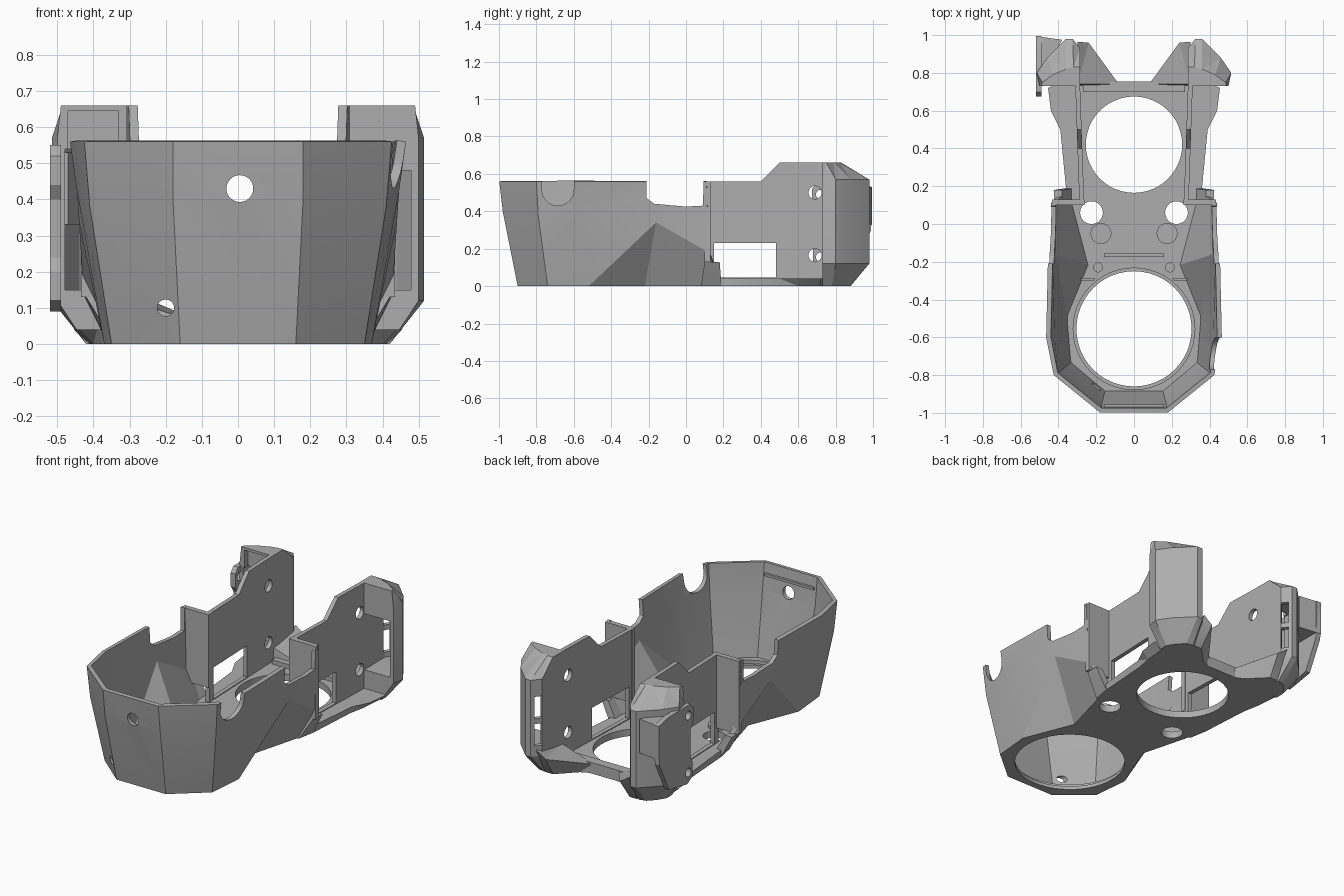
import bpy, bmesh, math
from mathutils import Matrix

cube = bpy.data.objects.get("Cube")
if cube:
    bpy.data.objects.remove(cube, do_unlink=True)

grey = bpy.data.materials.new("plain_grey")
grey.use_nodes = True
grey.diffuse_color = (0.42, 0.42, 0.42, 1)
grey.node_tree.nodes["Principled BSDF"].inputs["Base Color"].default_value = (0.42, 0.42, 0.42, 1)


def finish(name, bm, fix=True):
    if fix:
        bmesh.ops.recalc_face_normals(bm, faces=bm.faces)
    mesh = bpy.data.meshes.new(name)
    bm.to_mesh(mesh)
    bm.free()
    mesh.materials.append(grey)
    ob = bpy.data.objects.new(name, mesh)
    bpy.context.collection.objects.link(ob)
    return ob


def loft(name, rings, closed=True):
    """Skin matching rings of 3D points; closed ones get end caps."""
    bm = bmesh.new()
    rows = [[bm.verts.new(p) for p in r] for r in rings]
    n = len(rows[0])
    for lo, hi in zip(rows, rows[1:]):
        for i in range(n if closed else n - 1):
            j = (i + 1) % n
            bm.faces.new((lo[i], lo[j], hi[j], hi[i]))
    if closed:
        bm.faces.new(rows[0][::-1])
        bm.faces.new(rows[-1])
    bmesh.ops.triangulate(bm, faces=[f for f in bm.faces if len(f.verts) == 4])
    return finish(name, bm, closed)


def prism(name, outline, z0, z1):
    return loft(name, [[(x, y, z) for x, y in outline] for z in (z0, z1)])


def side_panel(name, profile, x0, x1, flare=0.0):
    """Upright panel from a side profile; flare swings it outward toward the rear."""
    return loft(name, [[(x + flare * y, y, z) for y, z in profile] for x in (x0, x1)])


def box(name, x0, x1, y0, y1, z0, z1):
    return prism(name, [(x0, y0), (x1, y0), (x1, y1), (x0, y1)], z0, z1)


def cylinder(name, r, depth, at, axis="Z"):
    bm = bmesh.new()
    bmesh.ops.create_cone(bm, cap_ends=True, segments=48, radius1=r, radius2=r, depth=depth)
    turn = {"Z": Matrix(), "X": Matrix.Rotation(math.pi / 2, 4, "Y"),
            "Y": Matrix.Rotation(math.pi / 2, 4, "X")}[axis]
    bmesh.ops.transform(bm, matrix=Matrix.Translation(at) @ turn, verts=bm.verts)
    return finish(name, bm)


def apply(ob, mod):
    bpy.context.view_layer.objects.active = ob
    bpy.ops.object.modifier_apply(modifier=mod.name)


def cut(ob, *cutters):
    for c in cutters:
        mod = ob.modifiers.new("cut", "BOOLEAN")
        mod.operation = "DIFFERENCE"
        mod.solver = "EXACT"
        mod.object = c
        apply(ob, mod)
        bpy.data.objects.remove(c, do_unlink=True)


def both(points):
    """Continue a right-hand half outline with its mirror image."""
    return [(-p[0], *p[1:]) for p in reversed(points)] + points


# Front tub: faceted open shell, pinched at the waist
floor_half = [(0.16, -0.90), (0.35, -0.74), (0.37, -0.52), (0.25, -0.22), (0.36, 0.19)]
bottom = both([(x, y, 0) for x, y in floor_half])
middle = both([(0.18, -0.98, 0.40), (0.41, -0.79, 0.38), (0.445, -0.59, 0.42),
               (0.44, -0.16, 0.34), (0.43, 0.12, 0.18)])
top = both([(0.18, -0.998, 0.56), (0.425, -0.80, 0.56), (0.465, -0.60, 0.56),
            (0.455, -0.16, 0.56), (0.44, 0.11, 0.56)])
tub = loft("front_tub", [bottom, middle, top], closed=False)
solid = tub.modifiers.new("wall", "SOLIDIFY")
solid.thickness = 0.025
solid.offset = -1
apply(tub, solid)
cut(tub,
    loft("rim_drop", [[(x, y, z) for y, z in
        [(-0.21, 0.7), (-0.21, 0.47), (-0.17, 0.44), (0.0, 0.425), (0.09, 0.43), (0.1, 0.7)]]
        for x in (-0.7, 0.7)]),
    cylinder("cable_notch", 0.085, 0.3, (0.46, -0.685, 0.515), "X"),
    box("notch_mouth", 0.31, 0.61, -0.77, -0.60, 0.515, 0.7),
    cylinder("front_hole", 0.037, 0.4, (0.005, -1.0, 0.43), "Y"),
    cylinder("screw_hole", 0.023, 0.3, (-0.2, -0.92, 0.1), "Y"))
box("inner_lip", -0.16, 0.16, -0.975, -0.955, 0.49, 0.505)

# Base plate with the two large openings; the rear edge flares upward
rear_low = [(0.38, 0.50), (0.40, 0.60), (0.41, 0.72), (0.24, 0.82), (0.10, 0.755)]
rear_high = [(0.39, 0.50), (0.44, 0.60), (0.455, 0.72), (0.24, 0.82), (0.10, 0.755)]
plate = loft("base_plate", [[(x, y, z) for x, y in both(floor_half + rear)]
                            for z, rear in ((0, rear_low), (0.04, rear_high))])
cut(plate,
    cylinder("front_opening", 0.305, 0.3, (0, -0.555, 0)),
    cylinder("front_seat", 0.322, 0.1, (0, -0.555, 0.07)),
    cylinder("rear_opening", 0.255, 0.3, (0, 0.42, 0)),
    cylinder("left_port", 0.06, 0.3, (0.225, 0.06, 0)),
    cylinder("right_port", 0.06, 0.3, (-0.225, 0.06, 0)))

# Raised rails on the plate
box("rear_rail", -0.27, 0.27, 0.70, 0.755, 0.04, 0.065)
box("middle_rail", -0.16, 0.16, -0.175, -0.155, 0.04, 0.055)

for s, side in ((1, "left"), (-1, "right")):
    def sx(a, b):
        return sorted((s * a, s * b))

    # Tall rear side wall with window and bolt holes
    wall = side_panel(side + "_side_wall",
                      [(0.11, 0.02), (0.80, 0.02), (0.80, 0.66), (0.50, 0.66),
                       (0.40, 0.56), (0.11, 0.56)], *sx(0.26, 0.285), flare=s * 0.035)
    cut(wall, box("window", *sx(0.2, 0.4), 0.15, 0.48, 0.045, 0.23),
        *[cylinder("bolt_hole", 0.035, 0.2, (s * 0.3, 0.69, z), "X") for z in (0.165, 0.50)])

    # Cross panel that joins the wall to the tub, with a tapered foot below
    box(side + "_cross_panel", *sx(0.262, 0.435), 0.10, 0.13, 0.13, 0.56)
    loft(side + "_panel_foot",
         [[(s * x, y, z) for x, y in ring] for z, ring in (
             (0.0, [(0.31, 0.08), (0.34, 0.08), (0.36, 0.19), (0.31, 0.19)]),
             (0.13, [(0.38, 0.10), (0.42, 0.10), (0.425, 0.18), (0.38, 0.18)]))])

    # Faceted rear corner block, hollowed from the front
    foot = [(0.285, 0.73), (0.42, 0.73), (0.42, 0.78), (0.39, 0.83), (0.35, 0.87), (0.31, 0.88),
            (0.285, 0.86)]
    body = [(0.285, 0.73), (0.50, 0.73), (0.515, 0.80), (0.46, 0.88), (0.36, 0.98), (0.325, 0.98),
            (0.285, 0.93)]
    crown = [(0.285, 0.73), (0.49, 0.73), (0.485, 0.75), (0.43, 0.79), (0.36, 0.82), (0.32, 0.83),
             (0.285, 0.83)]
    block = loft(side + "_corner_block",
                 [[(s * x, y, z) for x, y in ring]
                  for ring, z in ((foot, 0), (body, 0.12), (body, 0.57), (crown, 0.66))])
    # Slots run square to the chamfer that faces inward and back
    slot = [(s * x, y) for x, y in [(0.26, 0.95), (0.33, 0.895), (0.355, 0.925), (0.285, 0.985)]]
    cut(block,
        prism("pocket", [(s * x, y) for x, y in
              [(0.31, 0.6), (0.475, 0.6), (0.48, 0.80), (0.44, 0.87), (0.36, 0.95), (0.33, 0.95),
               (0.31, 0.92)]],
              0.15, 0.48 if s > 0 else 0.54),
        *[prism("slot", slot, z, z + 0.13) for z in (0.18, 0.34)])
    if s < 0:
        cut(block, box("upper_pocket", *sx(0.33, 0.47), 0.6, 0.765, 0.5, 0.645))

    # Low sloped foot reaching in toward the middle
    loft(side + "_inner_foot",
         [[(s * x, y, 0) for x, y in [(0.10, 0.73), (0.30, 0.73), (0.30, 0.88), (0.25, 0.88)]],
          [(s * x, y, z) for x, y, z in [(0.08, 0.74, 0.05), (0.30, 0.74, 0.12),
                                         (0.30, 0.965, 0.16), (0.24, 0.96, 0.12)]]])

    # Floor bosses and locating ribs
    cylinder(side + "_large_boss", 0.055, 0.03, (s * 0.175, -0.05, 0.04))
    cylinder(side + "_small_boss", 0.026, 0.03, (s * 0.19, -0.23, 0.04))
    box(side + "_floor_rib", *sx(0.21, 0.28), -0.30, -0.285, 0.02, 0.07)

# Mounting plate with two drilled ears on the outer right rear corner
ears = side_panel("ear_plate",
                  [(0.68, 0.12), (0.73, 0.09), (0.90, 0.12), (0.99, 0.30), (0.995, 0.53),
                   (0.90, 0.55), (0.70, 0.55), (0.675, 0.52), (0.675, 0.44), (0.70, 0.40),
                   (0.70, 0.24), (0.68, 0.20)], -0.52, -0.49)
cut(ears, *[cylinder("ear_hole", 0.025, 0.2, (-0.5, 0.72, z), "X") for z in (0.155, 0.49)])
prism("ear_web", [(-0.52, 0.995), (-0.52, 0.80), (-0.47, 0.80), (-0.38, 0.975)], 0.33, 0.53)

# Crisp edges, smooth round holes
for ob in bpy.context.collection.objects:
    if ob.type == "MESH" and grey.name in ob.data.materials:
        bpy.ops.object.select_all(action="DESELECT")
        ob.select_set(True)
        bpy.context.view_layer.objects.active = ob
        bpy.ops.object.shade_smooth_by_angle(angle=math.radians(15))
